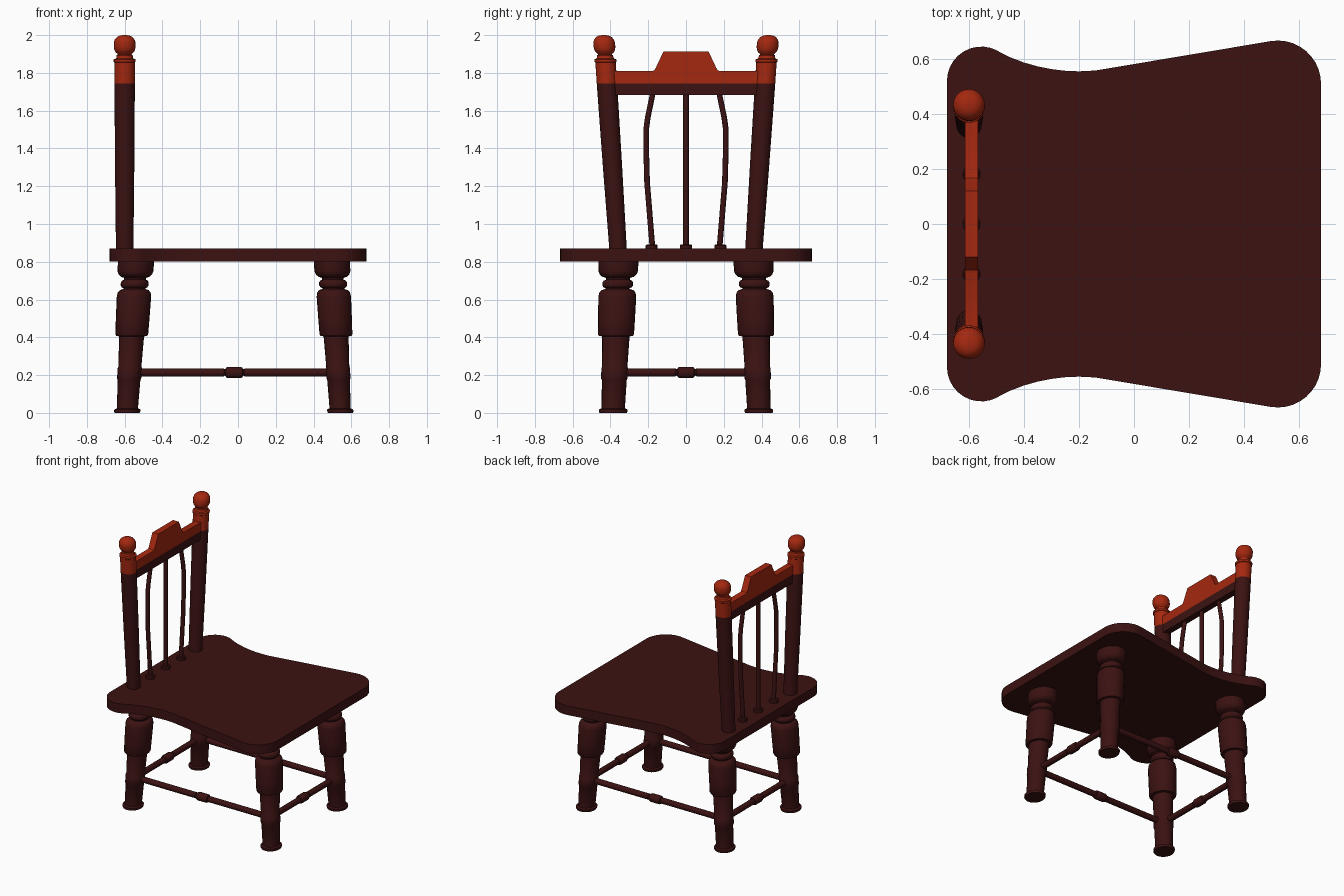
import bpy, bmesh, math
from mathutils import Vector

if "Cube" in bpy.data.objects:
    bpy.data.objects.remove(bpy.data.objects["Cube"])

def material(name, rgb):
    m = bpy.data.materials.new(name)
    m.diffuse_color = (*rgb, 1)
    m.use_nodes = True
    m.node_tree.nodes["Principled BSDF"].inputs["Base Color"].default_value = m.diffuse_color
    return m

DARK = material("dark mahogany", (0.045, 0.006, 0.006))
RED = material("red painted wood", (0.376, 0.021, 0.005))
SPLIT = 1.745  # height where the red paint starts

def finish(bm, name, two_tone=False, angle=35):
    if two_tone:
        bmesh.ops.bisect_plane(bm, geom=bm.verts[:] + bm.edges[:] + bm.faces[:],
                               plane_co=(0, 0, SPLIT), plane_no=(0, 0, 1))
        for f in bm.faces:
            f.material_index = int(f.calc_center_median().z > SPLIT)
    bmesh.ops.recalc_face_normals(bm, faces=bm.faces[:])
    me = bpy.data.meshes.new(name)
    bm.to_mesh(me)
    bm.free()
    me.materials.append(DARK)
    if two_tone:
        me.materials.append(RED)
    ob = bpy.data.objects.new(name, me)
    bpy.context.collection.objects.link(ob)
    bpy.ops.object.select_all(action='DESELECT')
    ob.select_set(True)
    bpy.context.view_layer.objects.active = ob
    bpy.ops.object.shade_smooth_by_angle(angle=math.radians(angle))
    return ob

def turned(name, rings, u, v, n=24, two_tone=False):
    """Loft circles: rings = [(centre, radius)], u/v = cross-section axes."""
    bm = bmesh.new()
    loops = []
    for c, r in rings:
        loops.append([bm.verts.new(Vector(c) + r * (math.cos(a) * Vector(u) + math.sin(a) * Vector(v)))
                      for a in (2 * math.pi * i / n for i in range(n))])
    for a, b in zip(loops, loops[1:]):
        for i in range(n):
            bm.faces.new((a[i], a[(i + 1) % n], b[(i + 1) % n], b[i]))
    bm.faces.new(loops[0])
    bm.faces.new(loops[-1])
    return finish(bm, name, two_tone)

def plate(name, pts, depth, two_tone=False):
    bm = bmesh.new()
    f = bm.faces.new([bm.verts.new(p) for p in pts])
    ext = bmesh.ops.extrude_face_region(bm, geom=[f])
    bmesh.ops.translate(bm, vec=depth, verts=[g for g in ext["geom"] if isinstance(g, bmesh.types.BMVert)])
    return finish(bm, name, two_tone)

def arc(cx, cy, r, a0, a1, n=10):
    return [(cx + r * math.cos(math.radians(a0 + (a1 - a0) * i / n)),
             cy + r * math.sin(math.radians(a0 + (a1 - a0) * i / n))) for i in range(n + 1)]

# seat: half outline, mirrored across y
half = arc(0.523, 0.51, 0.157, 0, 99)
half += [(-0.14, 0.558), (-0.2, 0.555), (-0.25, 0.557), (-0.3, 0.563), (-0.35, 0.573),
         (-0.4, 0.587), (-0.45, 0.606), (-0.49, 0.626)]
half += arc(-0.555, 0.52, 0.125, 62, 180)
outline = half + [(x, -y) for x, y in reversed(half)]
plate("seat", [(x, y, 0.802) for x, y in outline], (0, 0, 0.068))

# legs: (height, radius) profile sheared along a splayed centre line
LEG = [(0, .066), (.006, .069), (.018, .069), (.024, .056), (.175, .060), (.182, .064), (.238, .064),
       (.245, .061), (.405, .066), (.408, .082), (.416, .087), (.5, .089), (.615, .091), (.637, .087),
       (.65, .076), (.656, .058), (.66, .058), (.665, .068), (.675, .074), (.69, .074), (.70, .068),
       (.705, .057), (.715, .058), (.72, .075), (.732, .088), (.75, .095), (.81, .096)]
for kind, x0, x1 in (("front", .542, .497), ("back", -.587, -.54)):
    for side, s in (("left", -1), ("right", 1)):
        rings = [((x0 + (x1 - x0) * z / .8, s * (.386 - .029 * z / .8), z), r) for z, r in LEG]
        turned(f"{kind}_leg_{side}", rings, (1, 0, 0), (0, 1.1, 0))

# stretchers with a turned knob in the middle
def stretcher(name, a, b, mid):
    a, b = Vector(a), Vector(b)
    d = (b - a).normalized()
    m = a + d * (Vector(mid) - a).dot(d)
    knob = [(-.055, .021), (-.052, .017), (-.046, .018), (-.043, .026), (-.033, .030)]
    knob += [(-t, r) for t, r in reversed(knob)]
    rings = [(a, .021)] + [(m + d * t, r) for t, r in knob] + [(b, .021)]
    turned(name, rings, d.cross(Vector((0, 0, 1))), (0, 0, 1), 16)

for side, s in (("left", -1), ("right", 1)):
    stretcher(f"side_stretcher_{side}", (-.575, s * .378, .214), (.53, s * .378, .214), (-.02, s * .378, .214))
for kind, x in (("front", .53), ("back", -.575)):
    stretcher(f"{kind}_stretcher", (x, -.378, .214), (x, .378, .214), (x, 0, .214))

# back posts with collar and ball finial
POST = [(.85, .046), (1.3, .051), (1.74, .054), (1.855, .054), (1.858, .058), (1.872, .058), (1.876, .046),
        (1.884, .043), (1.893, .043), (1.897, .036), (1.901, .038), (1.908, .047), (1.92, .054),
        (1.935, .0575), (1.96, .0575), (1.975, .053), (1.988, .043), (1.996, .03), (2.0, .012)]
for side, s in (("left", -1), ("right", 1)):
    rings = [((-.6, s * (.36 + .067 * (z - .87)), z), r) for z, r in POST]
    turned(f"back_post_{side}", rings, (1, 0, 0), (0, 1, 0), 24, True)

# crest rail with raised centre
crest = [(.40, 1.682), (.40, 1.81), (.178, 1.81), (.168, 1.814), (.161, 1.825), (.12, 1.912)]
crest = crest + [(-y, z) for y, z in reversed(crest)]
plate("crest_rail", [(-.615, y, z) for y, z in crest], (.048, 0, 0), True)

# spindles: straight centre one and two bowed ones, each with a foot
BOW = [(.88, .178), (1.05, .192), (1.22, .206), (1.4, .211), (1.5, .211), (1.56, .203), (1.70, .174)]
for name, s in (("left", -1), ("middle", 0), ("right", 1)):
    foot = [((-.591, s * .182, z), r) for z, r in ((.865, .032), (.886, .032), (.892, .026))]
    turned(f"spindle_foot_{name}", foot, (1, 0, 0), (0, 1, 0), 16)
    turned(f"spindle_{name}", [((-.591, s * y, z), .015) for z, y in BOW], (1, 0, 0), (0, 1, 0), 12)
